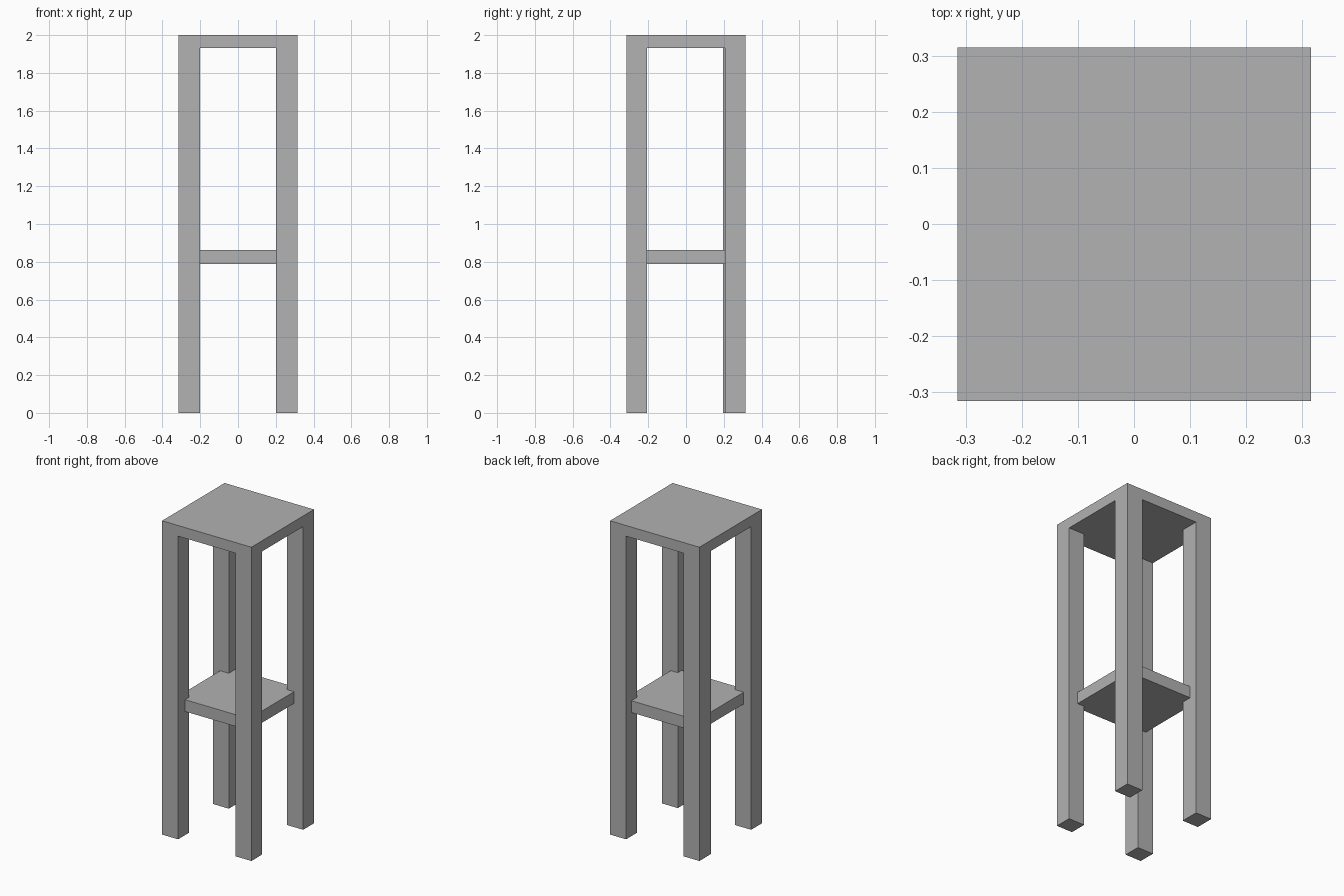
import bpy

cube = bpy.data.objects.get("Cube")
if cube:
    bpy.data.objects.remove(cube, do_unlink=True)

grey = bpy.data.materials.new("plain grey")
grey.use_nodes = True
colour = (0.445, 0.445, 0.445, 1)
grey.diffuse_color = colour
grey.node_tree.nodes["Principled BSDF"].inputs["Base Color"].default_value = colour


def box(name, low, high):
    """Axis-aligned box between two opposite corners."""
    bpy.ops.mesh.primitive_cube_add(size=1)
    ob = bpy.context.object
    ob.name = name
    for v in ob.data.vertices:
        v.co = [lo + (c + 0.5) * (hi - lo) for c, lo, hi in zip(v.co, low, high)]
    ob.data.materials.append(grey)
    return ob


HALF = 0.315       # half width of the stand
INNER = 0.202      # inner face of the legs across x
TOP_UNDER = 1.932  # underside of the top

# Square top
box("top", (-HALF, -HALF, TOP_UNDER), (HALF, HALF, 2))

# Four corner legs; one back leg is slightly deeper
for sx, side in ((1, "left"), (-1, "right")):
    for sy, end in ((-1, "front"), (1, "back")):
        inner_y = 0.196 if (sx, sy) == (-1, 1) else 0.206
        xs = sorted((sx * INNER, sx * HALF))
        ys = sorted((sy * inner_y, sy * HALF))
        box(f"{end}_{side}_leg", (xs[0], ys[0], 0), (xs[1], ys[1], TOP_UNDER))

# Shelf let into the legs
box("shelf", (-0.263, -0.245, 0.788), (0.251, 0.262, 0.863))
